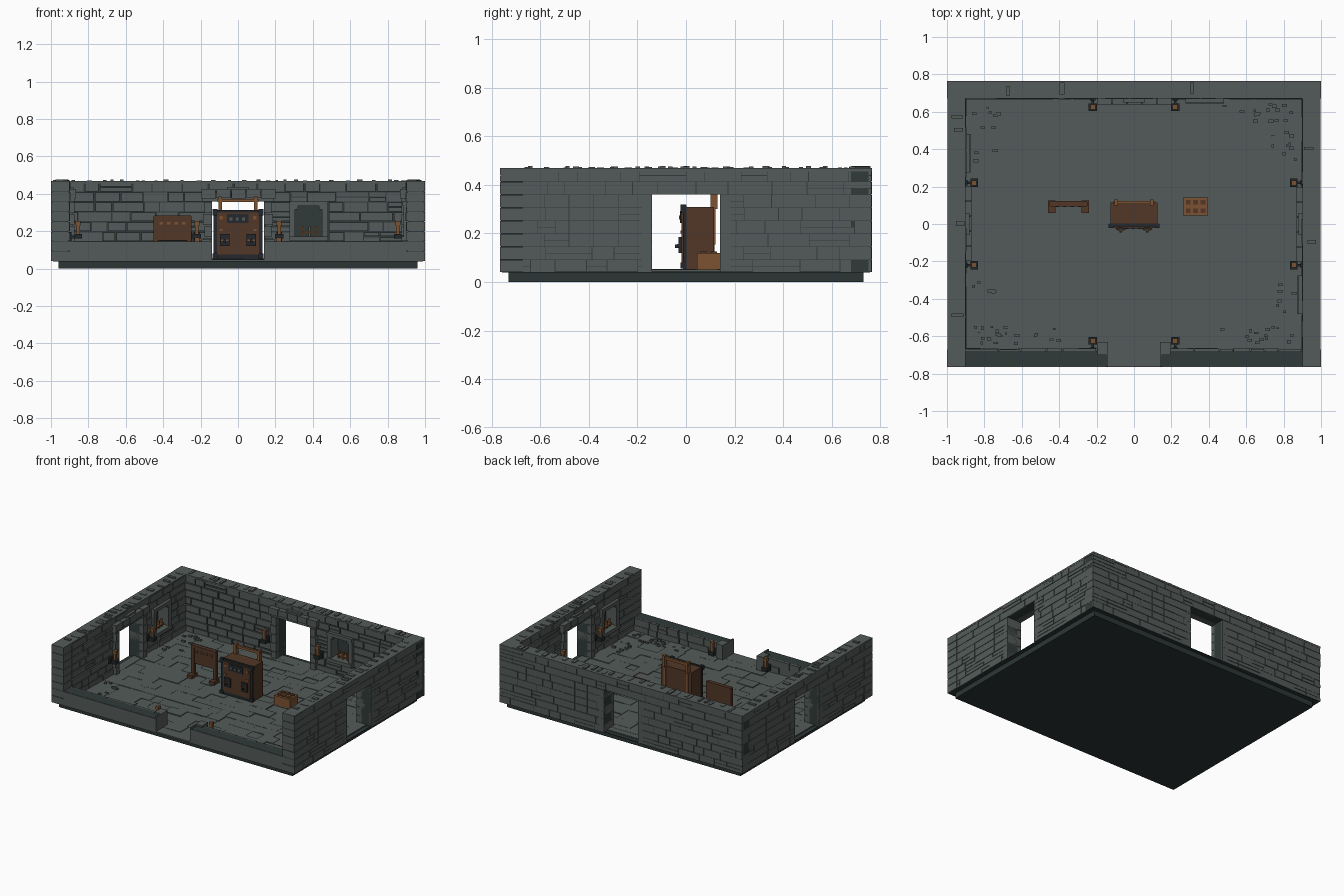
import bpy, bmesh, random
from mathutils import Vector, Matrix

random.seed(7)
R = random.uniform
cube = bpy.data.objects.get("Cube")
if cube:
    bpy.data.objects.remove(cube)


def material(name, rgb):
    m = bpy.data.materials.new(name)
    m.use_nodes = True
    m.diffuse_color = (*rgb, 1)
    bsdf = m.node_tree.nodes["Principled BSDF"]
    bsdf.inputs["Base Color"].default_value = (*rgb, 1)
    bsdf.inputs["Roughness"].default_value = 0.9
    return m


STONE = material("grey stone", (0.088, 0.105, 0.1))
MORTAR = material("dark mortar", (0.03, 0.042, 0.041))
BASE = material("base slate", (0.025, 0.036, 0.036))
WOOD = material("dark wood", (0.085, 0.038, 0.021))
TAN = material("light wood", (0.2, 0.085, 0.032))
IRON = material("black iron", (0.017, 0.022, 0.026))


def build(name, boxes, mat):
    """Join axis-aligned boxes (x0, x1, y0, y1, z0, z1) into one object."""
    bm = bmesh.new()
    for x0, x1, y0, y1, z0, z1 in boxes:
        lo = Vector((min(x0, x1), min(y0, y1), min(z0, z1)))
        hi = Vector((max(x0, x1), max(y0, y1), max(z0, z1)))
        bmesh.ops.create_cube(bm, size=1, matrix=Matrix.Translation((lo + hi) / 2)
                              @ Matrix.Diagonal((*(hi - lo), 1)))
    me = bpy.data.meshes.new(name)
    bm.to_mesh(me)
    bm.free()
    me.materials.append(mat)
    ob = bpy.data.objects.new(name, me)
    bpy.context.collection.objects.link(ob)
    return ob


BOTTOM, DOOR, DOOR_TOP, COURSE = 0.04, 0.14, 0.36, 0.32 / 6
NICHE = (-0.48, -0.275)
NICHE_Z = (BOTTOM + 2 * COURSE, DOOR_TOP)


def frame(n):
    """Map wall space (along, outward, up) to the room for outward normal n."""
    nx, ny = n

    def place(u0, u1, d0, d1, z0, z1):
        return (nx * d0 - ny * u0, nx * d1 - ny * u1,
                ny * d0 + nx * u0, ny * d1 + nx * u1, z0, z1)
    return place


def free_spans(half, z, low):
    """Stretches of a course left open by the door and the niche."""
    spans = [(-half, half)]
    holes = [(-DOOR, DOOR)] if z < DOOR_TOP - 0.01 else []
    if not low and NICHE_Z[0] - 0.01 < z < NICHE_Z[1] - 0.01:
        holes.append(NICHE)
    for a, b in holes:
        spans = [s for p, q in spans for s in ((p, min(q, a)), (max(p, b), q)) if s[1] - s[0] > 0.005]
    return spans


def courses(half, count, low, gap):
    """Yield the bricks of a wall face in rows of random lengths."""
    for row in range(count):
        z = BOTTOM + row * COURSE
        for a, b in free_spans(half, z, low):
            u = a
            while u < b - 0.001:
                v = u + R(0.07, 0.2)
                v = b if v > b - 0.05 else v
                if R(0, 1) < 0.15:
                    mid = z + COURSE / 2
                    yield u, v - gap, z, mid - gap
                    yield u, v - gap, mid, z + COURSE - gap
                else:
                    yield u, v - gap, z, z + COURSE - gap
                u = v


def full_wall(name, n, half, inner, outer):
    p = frame(n)
    top = BOTTOM + 8 * COURSE
    ci, co = inner + 0.008, outer - 0.005
    # Mortar core around the door and niche
    core = []
    for row in range(8):
        z = BOTTOM + row * COURSE
        core += [p(a, b, ci, co, z, z + COURSE) for a, b in free_spans(half - 0.004, z, False)]
    core.append(p(*NICHE, outer - 0.025, co, *NICHE_Z))
    build(name + "_core", core, MORTAR)
    # Brick faces inside and out
    bricks = [p(u, v, inner + R(-0.004, 0.003), ci + 0.01, z, w)
              for u, v, z, w in courses(half - 0.09, 8, False, 0.007)]
    bricks += [p(u, v, co - 0.01, outer - R(0, 0.003), z, w)
               for u, v, z, w in courses(half, 8, False, 0.003)]
    # Regular bricks that block the niche from outside
    um, step = sum(NICHE) / 2, (NICHE_Z[1] - NICHE_Z[0]) / 4
    for i in range(4):
        z = NICHE_Z[0] + i * step
        bricks += [p(a, b - 0.003, co - 0.01, outer - 0.001, z, z + step - 0.003)
                   for a, b in ((NICHE[0], um), (um, NICHE[1]))]
    build(name + "_bricks", bricks, STONE)
    # Coping with loose raised stones
    cap = [p(-half, half, inner, outer, top - 0.012, top + 0.002)]
    u = -half + 0.1
    while u < half - 0.1:
        w = R(0.014, 0.03)
        d = inner + R(0.0, 0.03)
        cap.append(p(u, u + w, d, d + R(0.045, 0.065), top - 0.01, top + R(0.004, 0.011)))
        u += w + R(0.01, 0.07)
    build(name + "_coping", cap, STONE)
    # Door surround
    door = []
    for s in (-1, 1):
        z = BOTTOM
        for i in range(5):
            h = (DOOR_TOP - BOTTOM) / 5
            door.append(p(s * DOOR, s * (0.18 + 0.008 * (i % 2)), inner - 0.025, outer - 0.002, z, z + h - 0.004))
            z += h
    for i in range(5):
        a = -0.2 + i * 0.08
        door.append(p(a, a + 0.076, inner - 0.035, inner + 0.02, DOOR_TOP + 0.015 + 0.006 * (i % 2), 0.425))
    door.append(p(-0.19, 0.19, inner - 0.025, inner + 0.02, DOOR_TOP, DOOR_TOP + 0.02))
    door.append(p(-0.06, 0.06, inner - 0.02, inner + 0.02, 0.42, 0.437))
    door.append(p(-DOOR, DOOR, inner - 0.01, outer - 0.04, BOTTOM, 0.051))
    build(name + "_door_surround", door, STONE)
    # Niche surround and its little shelf of candles
    a, b = NICHE
    z0, z1 = NICHE_Z
    ring = [p(a, a + 0.03, inner - 0.015, outer - 0.02, z0, z1),
            p(b - 0.03, b, inner - 0.015, outer - 0.02, z0, z1),
            p(a, b, inner - 0.025, outer - 0.02, z0, z0 + 0.026),
            p(a, b, inner - 0.02, outer - 0.02, z1 - 0.026, z1)]
    ring += [p(c, c + s * 0.022, inner - 0.012, outer - 0.02, z1 - 0.045, z1 - 0.02)
             for c, s in ((a + 0.025, 1), (b - 0.025, -1))]
    build(name + "_niche_surround", ring, STONE)
    zs = z0 + 0.026
    shelf = [p(um - 0.045, um + 0.035, inner + 0.005, inner + 0.045, zs + 0.018, zs + 0.028)]
    for c in (-0.04, -0.005, 0.03):
        shelf.append(p(um + c - 0.005, um + c + 0.005, inner + 0.015, inner + 0.03, zs, zs + 0.055))
    build(name + "_niche_shelf", shelf, TAN)


full_wall("back_wall", (0, 1), 1.0, 0.67, 0.765)
full_wall("left_wall", (1, 0), 0.765, 0.9, 0.998)
full_wall("right_wall", (-1, 0), 0.765, 0.9, 0.998)

# Low front wall with a gap, gate piers and tall wall ends
front = frame((0, -1))
core, bricks, ends = [], [], []
for s in (-1, 1):
    core.append(front(s * 0.15, s * 0.9, 0.68, 0.76, BOTTOM, 0.145))
    bricks.append(front(s * DOOR, s * 0.195, 0.63, 0.7, BOTTOM, 0.157))
    bricks.append(front(s * DOOR, s * 0.15, 0.63, 0.762, BOTTOM, 0.157))
    bricks.append(front(s * DOOR, s * 0.9, 0.75, 0.765, BOTTOM, 0.144))
    for i in range(8):
        z = BOTTOM + i * COURSE
        ends.append(front(s * 0.9, s * 1.0, 0.67, 0.765 - 0.002 * (i % 2), z, z + COURSE - 0.003))
bricks += [front(u, v, 0.67 - R(0, 0.008), 0.7, z, w + 0.004)
           for u, v, z, w in courses(0.9, 2, True, 0.006)]
bricks.append(front(-DOOR, DOOR, 0.66, 0.765, BOTTOM, 0.05))
build("front_wall_core", core, MORTAR)
build("front_wall_bricks", bricks, STONE)
build("front_wall_ends", ends, STONE)

# Base and uneven paving
build("base", [(-0.96, 0.96, -0.73, 0.73, 0, 0.042)], BASE)
build("wall_footing", [(-0.99, 0.99, -0.757, 0.757, 0.039, 0.043)], BASE)
tiles, y = [(-0.91, 0.91, -0.68, 0.68, 0.041, 0.045)], -0.68
while y < 0.67:
    y2 = min(y + R(0.06, 0.11), 0.68)
    x = -0.91
    while x < 0.9:
        x2 = min(x + R(0.07, 0.18), 0.91)
        tiles.append((x, x2, y, y2, 0.041, R(0.046, 0.054)))
        x = x2
    y = y2
build("floor_paving", tiles, STONE)

# Rubble chips gathered in the corners
chips = []
for i in range(90):
    sx, sy = random.choice((-1, 1)), random.choice((-1, 1))
    along = random.random() < 0.5
    x = sx * (R(0.4, 0.86) if along else R(0.74, 0.87))
    y = sy * (R(0.55, 0.64) if along else R(0.3, 0.64))
    w, d = R(0.006, 0.014), R(0.005, 0.01)
    chips.append((x - w, x + w, y - d, y + d, 0.045, R(0.056, 0.064)))
build("rubble", chips, STONE)

# Wall torches: iron bracket, cup and wooden stick
brackets, sticks = [], []
for n, inner, z in (((0, 1), 0.67, 0.16), ((1, 0), 0.9, 0.16), ((-1, 0), 0.9, 0.16), ((0, -1), 0.67, 0.07)):
    p = frame(n)
    for u in (-0.22, 0.22):
        d = inner - 0.045
        brackets += [p(u - 0.022, u + 0.022, d - 0.02, d + 0.02, z, z + 0.025),
                     p(u - 0.006, u + 0.006, d, inner + 0.004, z + 0.005, z + 0.018),
                     p(u - 0.014, u + 0.014, inner - 0.01, inner + 0.004, z - 0.012, z + 0.035)]
        sticks += [p(u - 0.009, u + 0.009, d - 0.009, d + 0.009, z + 0.02, z + 0.075),
                   p(u - 0.013, u + 0.013, d - 0.013, d + 0.013, z + 0.07, z + 0.095)]
build("torch_brackets", brackets, IRON)
build("torch_sticks", sticks, TAN)

# Cabinet with iron-framed front
build("cabinet_body", [(-0.125, 0.125, 0, 0.115, 0.05, 0.308)], WOOD)
iron = [(-0.13, 0.13, -0.013, 0.002, 0.05, 0.314), (-0.06, 0.055, -0.024, -0.01, 0.243, 0.293)]
fittings = [(-0.11, 0.11, 0.107, 0.123, 0.355, 0.373)]
for s in (-1, 1):
    iron += [(s * 0.045, s * 0.095, -0.03, -0.01, 0.12, 0.185),
             (s * 0.063, s * 0.077, -0.045, -0.028, 0.14, 0.155),
             (s * 0.11, s * 0.135, -0.022, 0, 0.055, 0.08),
             (s * 0.11, s * 0.135, -0.022, 0, 0.285, 0.318)]
    fittings += [(s * 0.08, s * 0.1, -0.023, -0.01, 0.262, 0.28),
                 (s * 0.082, s * 0.1, -0.023, -0.01, 0.2, 0.212),
                 (s * 0.05, s * 0.09, -0.036, -0.03, 0.148, 0.156),
                 (s * 0.085, s * 0.105, 0.1, 0.13, 0.3, 0.385)]
build("cabinet_front_panel", [(-0.112, 0.112, -0.019, -0.01, 0.075, 0.3)], WOOD)
build("cabinet_iron", iron, IRON)
build("cabinet_dials", [(x, x + 0.016, -0.028, -0.02, 0.258, 0.274) for x in (-0.045, -0.012, 0.021)], STONE)
build("cabinet_fittings", fittings, TAN)
build("cabinet_back_straps", [(s * 0.085, s * 0.1, 0.11, 0.122, 0.155, 0.36) for s in (-1, 1)], TAN)

# Notice board on two footed legs
board, pegs = [(-0.44, -0.26, 0.1, 0.118, 0.15, 0.278), (-0.45, -0.25, 0.094, 0.122, 0.268, 0.284)], []
for x in (-0.44, -0.26):
    board += [(x - 0.012, x + 0.012, 0.095, 0.118, 0.05, 0.28),
              (x - 0.02, x + 0.02, 0.06, 0.125, 0.05, 0.075)]
for x in (-0.41, -0.37, -0.33, -0.29):
    pegs.append((x - 0.009, x + 0.009, 0.092, 0.101, 0.235, 0.25))
build("notice_board", board, WOOD)
build("notice_board_pegs", pegs, TAN)

# Small crate with lidded compartments
build("crate", [(0.263, 0.395, 0.045, 0.143, 0.05, 0.12)], TAN)
build("crate_lids", [(x, x + 0.026, y, y + 0.024, 0.11, 0.125)
                     for x in (0.277, 0.316, 0.355) for y in (0.06, 0.103)], WOOD)
